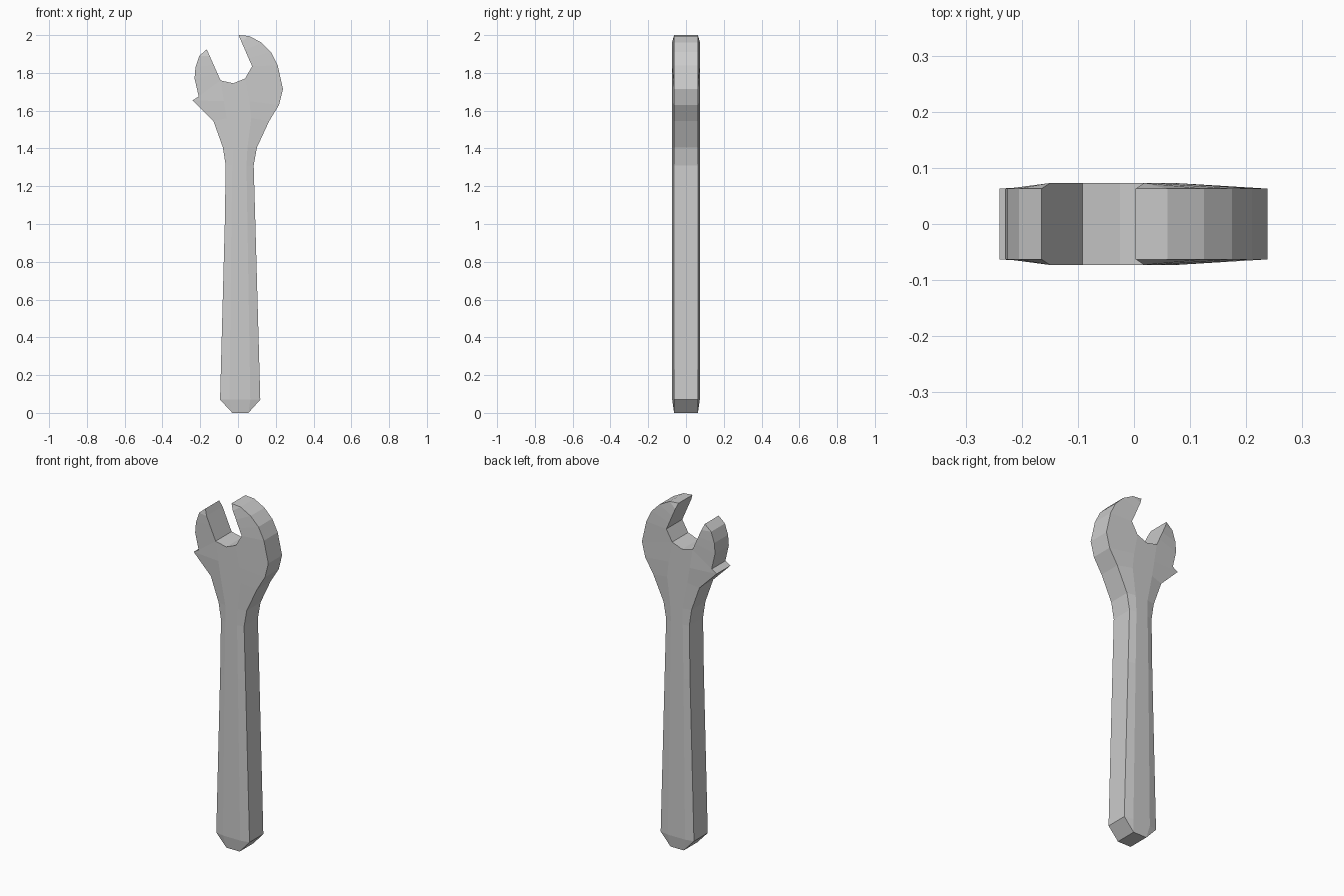
import bpy, bmesh

if "Cube" in bpy.data.objects:
    bpy.data.objects.remove(bpy.data.objects["Cube"])

RIM, CROWN = 0.063, 0.073   # half thickness at the outer rim / raised centre

# Outline from the butt up to each jaw tip: (outer x, z), (inner x, z)
left = [((-.03, 0), (-.03, 0)), ((-.095, .07), (-.045, .07)), ((-.07, 1.0), (-.035, 1.0)),
        ((-.065, 1.31), (-.03, 1.31)), ((-.08, 1.405), (-.03, 1.405)),
        ((-.13, 1.545), (-.06, 1.56)), ((-.24, 1.655), (-.075, 1.65)),
        ((-.208, 1.675), (-.092, 1.76)), ((-.23, 1.77), (-.11, 1.80)),
        ((-.225, 1.83), (-.13, 1.845)), ((-.205, 1.89), (-.15, 1.89)),
        ((-.165, 1.925), (-.165, 1.925))]
right = [((.055, 0), (.055, 0)), ((.118, .07), (.065, .07)), ((.092, 1.0), (.05, 1.0)),
         ((.083, 1.31), (.045, 1.31)), ((.10, 1.405), (.05, 1.405)),
         ((.165, 1.545), (.07, 1.56)), ((.217, 1.63), (.06, 1.65)),
         ((.238, 1.715), (.037, 1.77)), ((.21, 1.84), (.075, 1.835)),
         ((.175, 1.91), (.057, 1.875)), ((.125, 1.96), (.038, 1.92)),
         ((.06, 1.995), (.018, 1.965)), ((.003, 2.0), (.003, 2.0))]
throat = (-.025, 1.745)
BASE = 7                    # row where the two jaws split

rim_points = {o for o, i in left + right}
bm = bmesh.new()
cache = {}


def vert(p, side):
    key = (p, side)
    if key not in cache:
        y = RIM if p in rim_points else CROWN
        cache[key] = bm.verts.new((p[0], y * side, p[1]))
    return cache[key]


def face(points):
    unique = list(dict.fromkeys(points))
    if len(unique) > 2:
        bm.faces.new(unique)


# Front and back: sloped side strips and a raised middle strip
for s in (-1, 1):
    for rows in (left, right):
        for (o0, i0), (o1, i1) in zip(rows, rows[1:]):
            face([vert(p, s) for p in (o0, i0, i1, o1)])
    for k in range(BASE):
        quad = [left[k][1], right[k][1], right[k + 1][1]]
        if k == BASE - 1:
            quad.append(throat)
        quad.append(left[k + 1][1])
        face([vert(p, s) for p in quad])

# Edge wall all the way around
loop = [o for o, i in right] + [i for o, i in right[-2:BASE - 1:-1]] + [throat]
loop += [i for o, i in left[BASE:-1]] + [o for o, i in reversed(left)]
for a, b in zip(loop, loop[1:] + loop[:1]):
    face([vert(a, -1), vert(b, -1), vert(b, 1), vert(a, 1)])

bmesh.ops.recalc_face_normals(bm, faces=bm.faces)
mesh = bpy.data.meshes.new("wrench")
bm.to_mesh(mesh)
bm.free()
bpy.context.collection.objects.link(bpy.data.objects.new("wrench", mesh))
